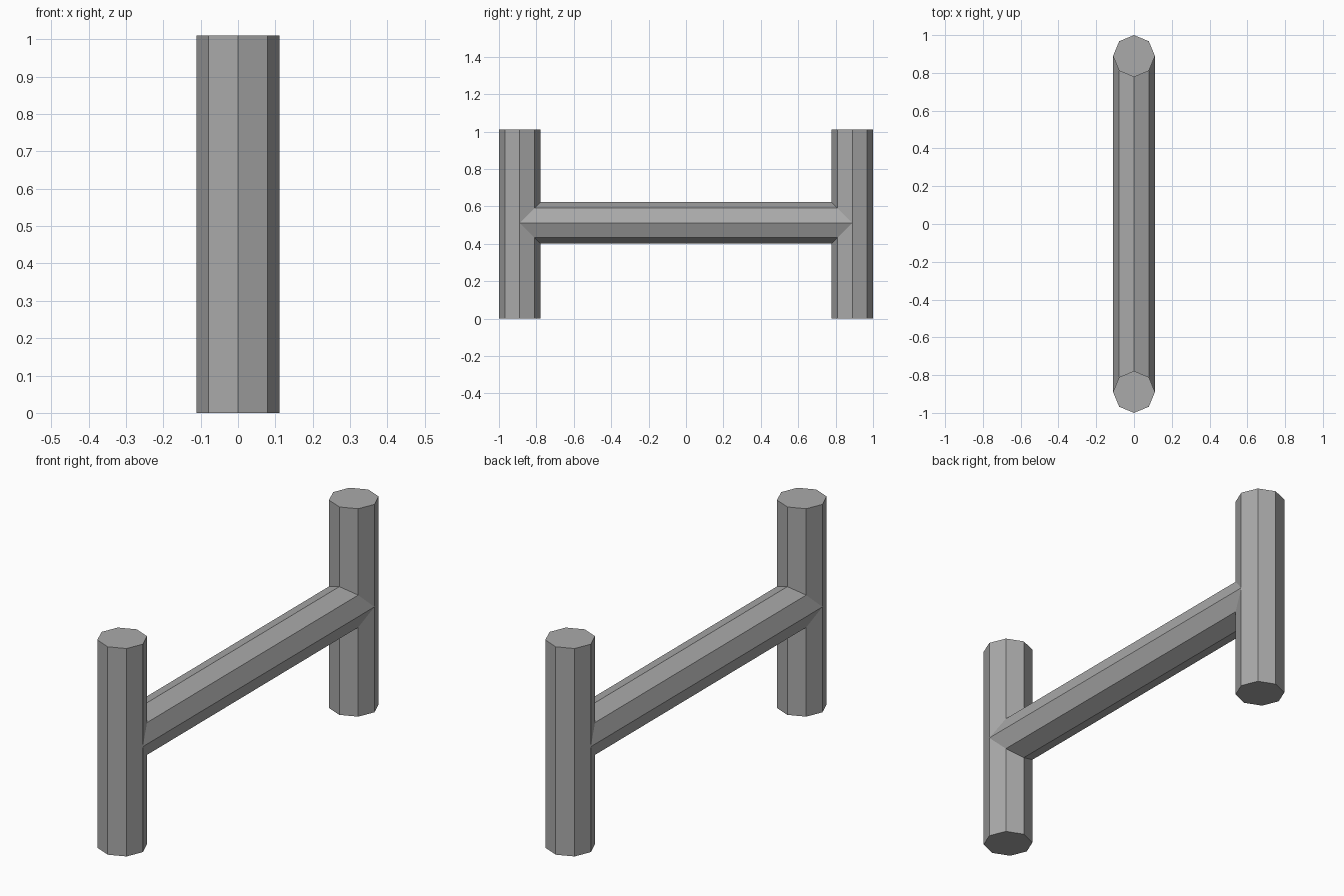
import bpy
from math import pi

if "Cube" in bpy.data.objects:
    bpy.data.objects.remove(bpy.data.objects["Cube"], do_unlink=True)

RADIUS = 0.111
HEIGHT = 1.01
POST_Y = 1 - RADIUS

# Single flat grey
grey = bpy.data.materials.new("mid_grey")
grey.use_nodes = True
colour = (0.4, 0.4, 0.4, 1)
grey.diffuse_color = colour
grey.node_tree.nodes["Principled BSDF"].inputs["Base Color"].default_value = colour


def octagonal_rod(name, length, location, tilt=0):
    """Eight-sided rod with its corners on the main axes."""
    bpy.ops.mesh.primitive_cylinder_add(
        vertices=8, radius=RADIUS, depth=length,
        location=location, rotation=(tilt, 0, 0))
    rod = bpy.context.object
    rod.name = name
    rod.data.materials.append(grey)
    bpy.ops.object.shade_flat()
    return rod


# Upright posts
for name, side in (("front_post", -1), ("back_post", 1)):
    octagonal_rod(name, HEIGHT, (0, side * POST_Y, HEIGHT / 2))

# Crossbar running between the post centres
octagonal_rod("crossbar", 2 * POST_Y, (0, 0, 0.512), tilt=pi / 2)
